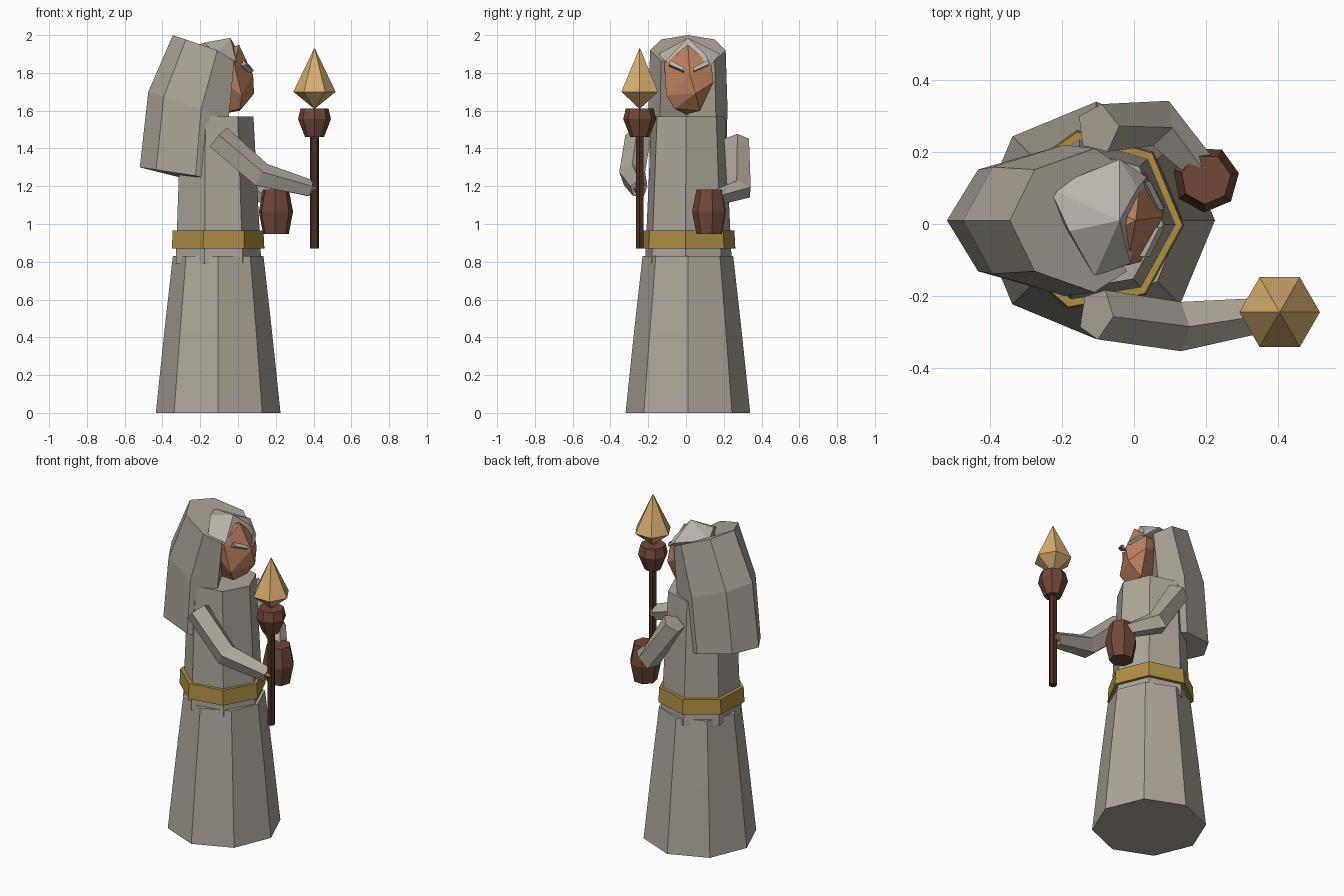
import bpy, bmesh
from math import cos, sin, pi, radians
from mathutils import Vector as V

cube = bpy.data.objects.get("Cube")
if cube:
    bpy.data.objects.remove(cube)


def material(name, r, g, b):
    m = bpy.data.materials.new(name)
    m.use_nodes = True
    m.diffuse_color = (r, g, b, 1)
    m.node_tree.nodes["Principled BSDF"].inputs["Base Color"].default_value = (r, g, b, 1)
    return m


cloth = material("grey cloth", 0.42, 0.38, 0.32)
hair_grey = material("pale grey hair", 0.50, 0.47, 0.41)
skin = material("tan skin", 0.48, 0.22, 0.11)
gold = material("dull gold", 0.42, 0.28, 0.06)
brass = material("pale brass", 0.68, 0.43, 0.16)
leather = material("red brown wood", 0.16, 0.065, 0.04)
wood = material("dark wood", 0.07, 0.032, 0.016)


def finish(name, bm, mat):
    bmesh.ops.recalc_face_normals(bm, faces=bm.faces)
    me = bpy.data.meshes.new(name)
    bm.to_mesh(me)
    bm.free()
    me.materials.append(mat)
    ob = bpy.data.objects.new(name, me)
    bpy.context.collection.objects.link(ob)
    return ob


def ring(c, u, v, n, turn=0):
    """Polygon round c spanned by the half axes u and v."""
    c, u, v = V(c), V(u), V(v)
    angles = [radians(turn) + 2 * pi * i / n for i in range(n)]
    return [c + u * cos(a) + v * sin(a) for a in angles]


def loft(name, rings, mat, caps=True):
    """Skin a row of equal rings and close the ends."""
    bm = bmesh.new()
    rows = [[bm.verts.new(p) for p in r] for r in rings]
    n = len(rows[0])
    for a, b in zip(rows, rows[1:]):
        for i in range(n):
            j = (i + 1) % n
            bm.faces.new((a[i], a[j], b[j], b[i]))
    if caps:
        bm.faces.new(rows[0])
        bm.faces.new(rows[-1])
    return finish(name, bm, mat)


def lathe(name, profile, x, y, n, mat, turn=0):
    """Stack of flat rings from (radius, height) or (radius, height, x)."""
    rings = [ring((p[2] if len(p) > 2 else x, y, p[1]), (p[0], 0, 0), (0, p[0], 0), n, turn)
             for p in profile]
    return loft(name, rings, mat)


def hull(name, points, mat):
    bm = bmesh.new()
    for p in points:
        bm.verts.new(p)
    res = bmesh.ops.convex_hull(bm, input=bm.verts)
    bmesh.ops.delete(bm, geom=list(set(res["geom_interior"])), context="VERTS")
    return finish(name, bm, mat)


def limb(name, path, radii, n, mat, turn=0):
    """Tube along a path of points."""
    pts = [V(p) for p in path]
    rings = []
    for i, p in enumerate(pts):
        d = (pts[min(i + 1, len(pts) - 1)] - pts[max(i - 1, 0)]).normalized()
        side = d.cross(V((0, 0, 1))).normalized()
        up = side.cross(d)
        rings.append(ring(p, side * radii[i], up * radii[i], n, turn))
    return loft(name, rings, mat)


# Robe and belt
lathe("skirt", [(0.33, 0), (0.285, 0.43), (0.24, 0.83)], -0.105, 0.01, 8, cloth)
lathe("torso", [(0.236, 0.79, -0.112), (0.2, 1.57, -0.118)], -0.115, 0.01, 7, cloth, -3)
lathe("belt", [(0.255, 0.87), (0.25, 0.965)], -0.115, 0.01, 7, gold, -3)

# Hood, with the front pulled inwards to open round the face
hood = [ring((-0.11, 0.01, 1.92), (0.235, 0, -0.08), (0, 0.2, 0), 8),
        ring((-0.195, 0.01, 1.61), (0.28, 0, -0.09), (0, 0.21, 0), 8),
        ring((-0.225, 0.01, 1.255), (0.295, 0, -0.045), (0, 0.2, 0), 8)]
for r, front in zip(hood, (-0.02, -0.05, -0.08)):
    r[0].x = front - 0.08
    r[1].x = r[7].x = front
loft("hood", hood, cloth)

# Head
hull("head", [(0.005, 0.01, 1.95), (0.08, 0.02, 1.79), (0.085, 0.05, 1.69),
              (-0.02, -0.115, 1.85), (0.02, -0.105, 1.68), (0.01, -0.06, 1.61),
              (0.01, 0.075, 1.6), (0.03, 0.145, 1.75), (0.02, 0.135, 1.84),
              (-0.2, -0.1, 1.85), (-0.2, 0.1, 1.85), (-0.1, 0, 1.58)], skin)
hull("hair", [(-0.04, 0.01, 1.985), (-0.235, 0.1, 1.94), (-0.18, -0.02, 1.96),
              (-0.11, -0.145, 1.9), (-0.04, 0.18, 1.9), (0.01, 0.1, 1.9),
              (0.035, 0.13, 1.84), (-0.01, -0.11, 1.86), (-0.2, 0, 1.85)], hair_grey)
for side, name in ((-1, "right_brow"), (1, "left_brow")):
    y = 0.015
    loft(name, [[V((x, y + side * 0.025, z)) for x, z in
                 ((0.06, 1.80), (0.085, 1.81), (0.07, 1.83))],
                [V((x, y + side * 0.105, z)) for x, z in
                 ((0.015, 1.835), (0.045, 1.845), (0.03, 1.87))]], hair_grey)

# Arms and hands
limb("right_arm", [(-0.105, -0.25, 1.455), (0.12, -0.285, 1.255), (0.385, -0.25, 1.185)],
     [0.073, 0.072, 0.048], 5, cloth, 18)
limb("left_arm", [(-0.1, 0.265, 1.44), (0.06, 0.285, 1.18), (0.18, 0.165, 1.14)],
     [0.07, 0.07, 0.045], 5, cloth, 18)
limb("right_hand", [(0.36, -0.25, 1.19), (0.41, -0.24, 1.185)], [0.038, 0.03], 5, skin)
limb("left_hand", [(0.16, 0.18, 1.145), (0.2, 0.14, 1.12)], [0.035, 0.03], 5, skin)

# Barrel mug
lathe("mug", [(0.07, 0.948), (0.093, 1.065), (0.07, 1.182)], 0.2, 0.125, 7, leather, 10)

# Staff
SX, SY = 0.405, -0.245
lathe("staff_pole", [(0.024, 0.87), (0.024, 1.48)], SX, SY, 6, wood)
lathe("staff_knob", [(0.05, 1.46), (0.087, 1.555), (0.074, 1.612)], SX, SY, 8, leather)
lathe("staff_tip", [(0.002, 1.61), (0.112, 1.7), (0.002, 1.93)], SX, SY, 6, brass)
